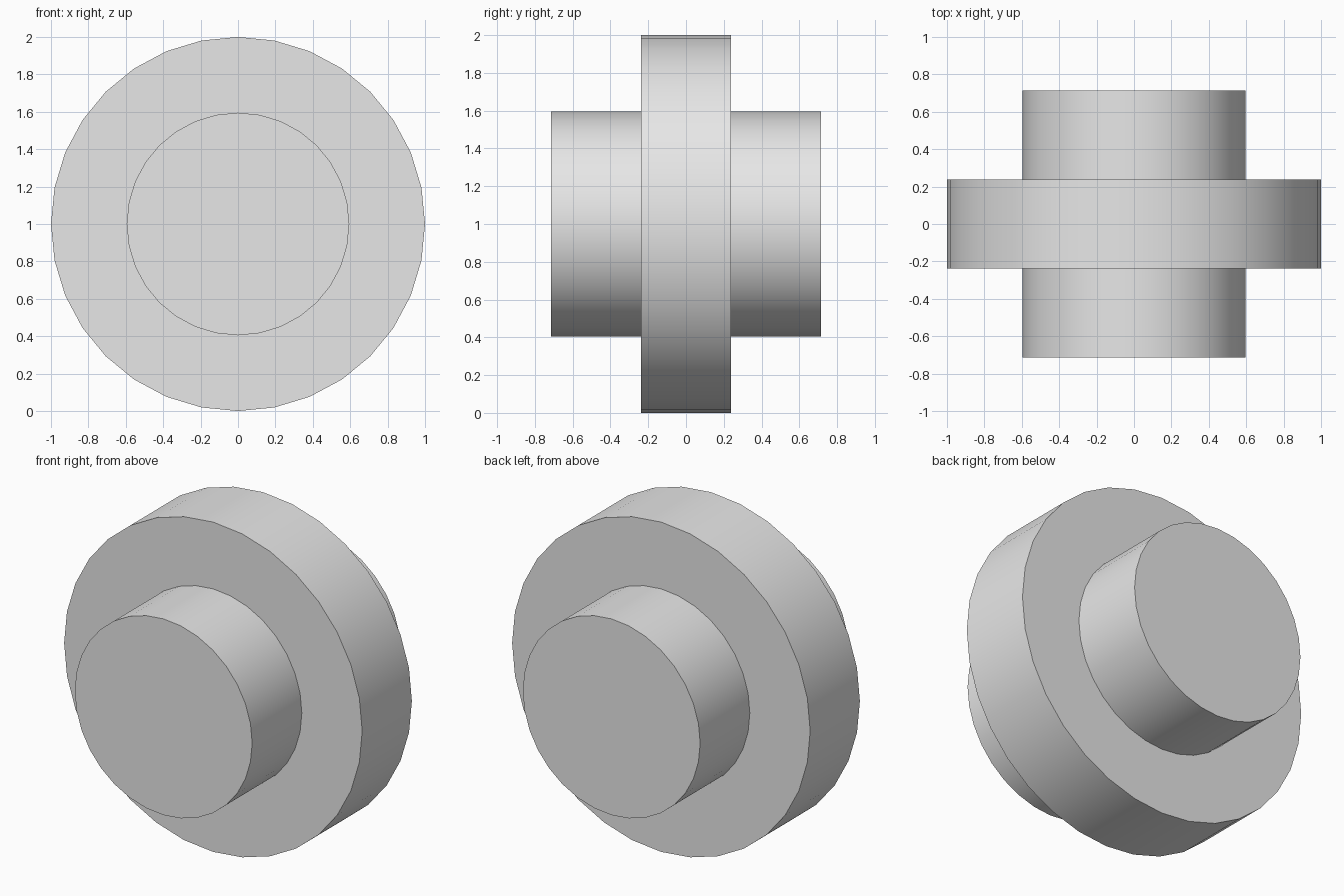
import bpy
import math

# Remove the default object
cube = bpy.data.objects.get("Cube")
if cube:
    bpy.data.objects.remove(cube, do_unlink=True)

# Single plain grey material
grey = bpy.data.materials.new("light_grey")
grey.use_nodes = True
colour = (0.8, 0.8, 0.8, 1.0)
grey.diffuse_color = colour
grey.node_tree.nodes["Principled BSDF"].inputs["Base Color"].default_value = colour

SEGMENTS = 32
THICKNESS = 0.476  # each of the three stacked sections


def disc(name, radius, y):
    """Solid disc with its axis along y, smooth rim and sharp edges."""
    bpy.ops.mesh.primitive_cylinder_add(
        vertices=SEGMENTS, radius=radius, depth=THICKNESS,
        location=(0, y, 1), rotation=(math.pi / 2, 0, 0))
    obj = bpy.context.object
    obj.name = name
    obj.data.materials.append(grey)
    bpy.ops.object.shade_smooth_by_angle(angle=math.radians(30))
    return obj


# Wide central wheel with a narrower hub on each side
disc("wheel", 1.0, 0)
disc("front_hub", 0.595, -THICKNESS)
disc("back_hub", 0.595, THICKNESS)
